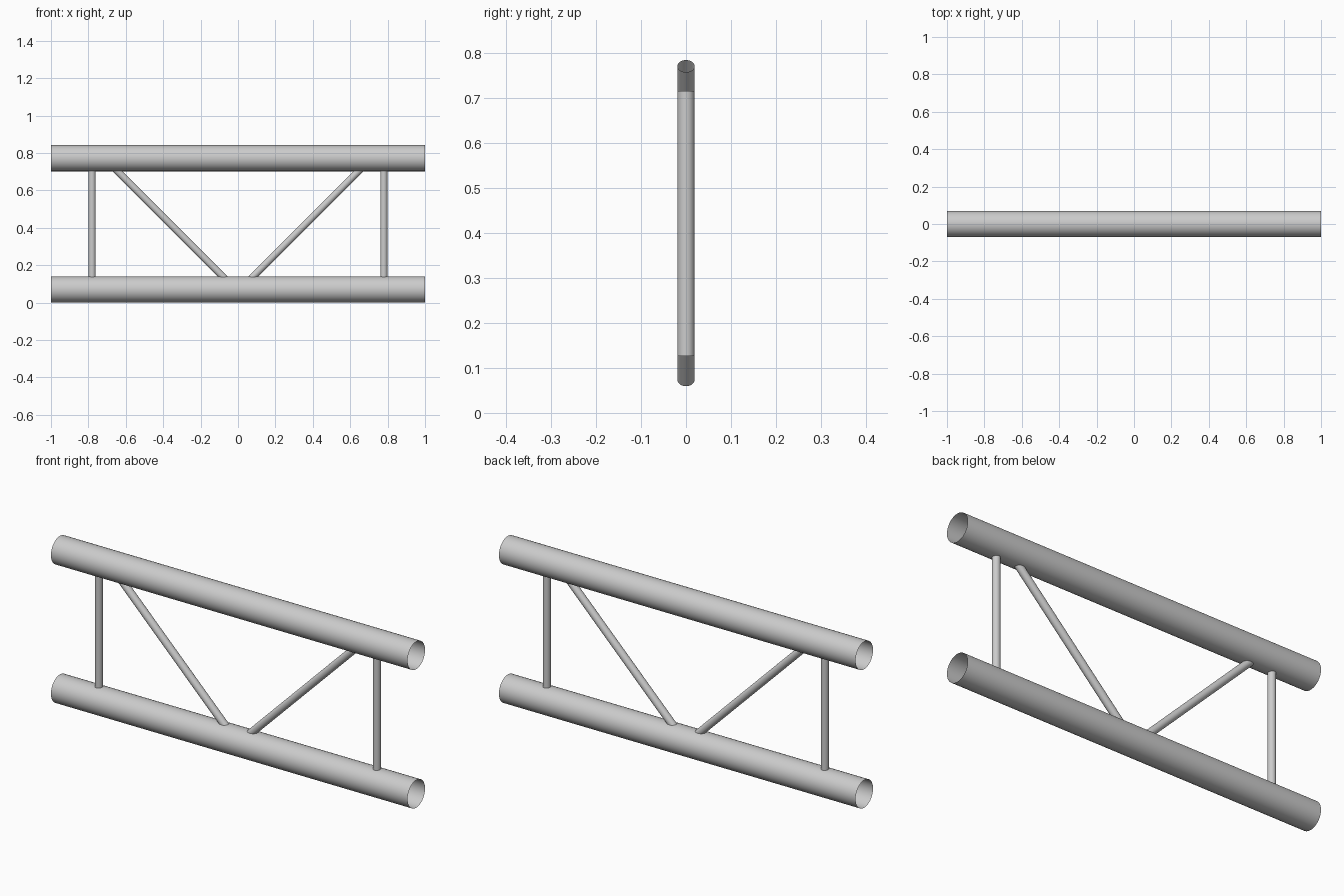
import bpy
from mathutils import Vector

if "Cube" in bpy.data.objects:
    bpy.data.objects.remove(bpy.data.objects["Cube"])

CHORD_R, BRACE_R = 0.07, 0.019
LOW, HIGH = 0.07, 0.772   # chord axis heights


def tube(name, start, end, radius, sides):
    """Open-ended smooth tube between two points."""
    a, b = Vector(start), Vector(end)
    bpy.ops.mesh.primitive_cylinder_add(
        vertices=sides, radius=radius, depth=(b - a).length,
        end_fill_type='NOTHING', location=(a + b) / 2)
    ob = bpy.context.object
    ob.name = name
    ob.rotation_euler = (b - a).to_track_quat('Z', 'Y').to_euler()
    bpy.ops.object.shade_smooth_by_angle()
    return ob


# Main chords
for name, z in (("lower_chord", LOW), ("upper_chord", HIGH)):
    tube(name, (-1, 0, z), (1, 0, z), CHORD_R, 48)

# Mirrored posts and diagonal braces, ends tucked inside the chords
for side, s in (("left", -1), ("right", 1)):
    tube(side + "_post", (s * 0.78, 0, 0.127), (s * 0.78, 0, 0.716), BRACE_R, 32)
    tube(side + "_diagonal", (s * 0.015, 0, 0.073), (s * 0.713, 0, 0.771), BRACE_R, 32)
